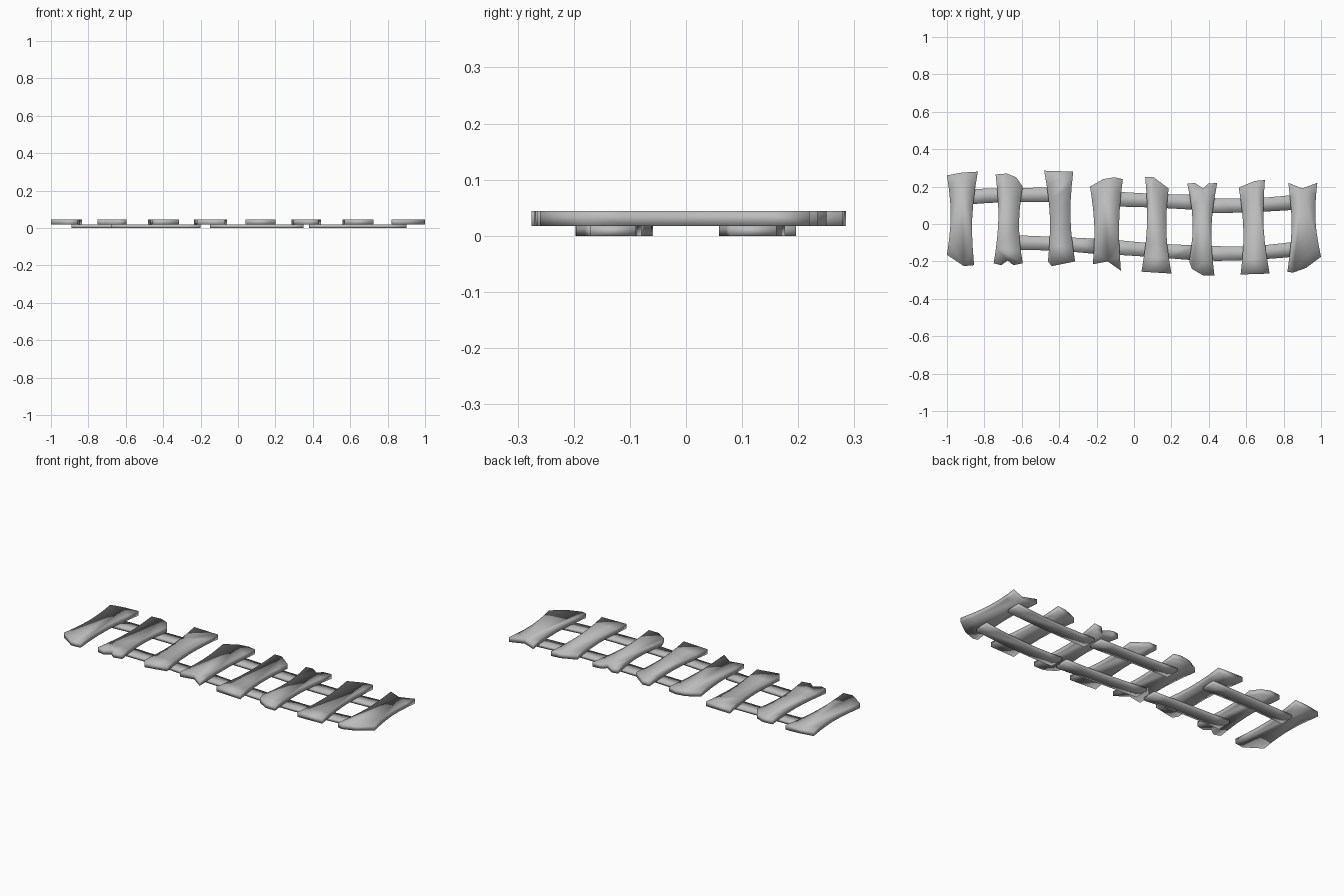
import bpy
import bmesh
from math import sin, pi
from mathutils import Vector

cube = bpy.data.objects.get("Cube")
if cube:
    bpy.data.objects.remove(cube)

GREY = (0.5, 0.5, 0.5, 1.0)
wood = bpy.data.materials.new("grey_wood")
wood.use_nodes = True
wood.diffuse_color = GREY
wood.node_tree.nodes["Principled BSDF"].inputs["Base Color"].default_value = GREY

SEAM = 0.017   # rails sit below this height, planks above it
TOP = 0.044
STEPS = 6


def slab(name, outline, bottom, top):
    """Extrude a flat outline into a solid board with soft shading."""
    bm = bmesh.new()
    face = bm.faces.new([bm.verts.new((p.x, p.y, bottom)) for p in outline])
    result = bmesh.ops.extrude_face_region(bm, geom=[face])
    raised = [v for v in result["geom"] if isinstance(v, bmesh.types.BMVert)]
    bmesh.ops.translate(bm, verts=raised, vec=(0, 0, top - bottom))
    bmesh.ops.recalc_face_normals(bm, faces=bm.faces)
    for f in bm.faces:
        f.smooth = True
    mesh = bpy.data.meshes.new(name)
    bm.to_mesh(mesh)
    bm.free()
    mesh.materials.append(wood)
    board = bpy.data.objects.new(name, mesh)
    bpy.context.collection.objects.link(board)


def side(start, end, inset):
    """Points strictly between two corners, bowed toward the waist."""
    points = []
    for i in range(1, STEPS):
        t = i / STEPS
        p = start.lerp(end, t)
        p.x += inset * sin(pi * t)
        points.append(p)
    return points


def plank(name, back_end, front_end, waist=0.02):
    """Both ends run from -x to +x, in hundredths of a unit."""
    back = [Vector(p) / 100 for p in back_end]
    front = [Vector(p) / 100 for p in front_end]
    outline = back + side(back[-1], front[-1], -waist)
    outline += front[::-1] + side(front[0], back[0], waist)
    slab(name, outline, SEAM, TOP)


def rail(name, start, middle, end, half_width=0.041):
    """A bowed flat pole through three points, in hundredths of a unit."""
    a, m, b = (Vector(p) / 100 for p in (start, middle, end))
    upper, lower = [], []
    for i in range(STEPS + 1):
        t = i / STEPS
        control = 2 * m - (a + b) / 2
        p = a.lerp(control, t).lerp(control.lerp(b, t), t)
        w = Vector((0, half_width - 0.004 * sin(pi * t)))
        upper.append(p + w)
        lower.append(p - w)
    slab(name, upper + lower[::-1], 0, SEAM)


# Cross planks with broken, uneven ends
plank("plank_far_right", [(-100, 26), (-92, 27.5), (-83.5, 28)],
      [(-100, -16.5), (-91, -22.5), (-85.5, -22)])
plank("plank_split_right", [(-74, 26.5), (-68, 27), (-63, 25), (-59.5, 20)],
      [(-75, -21), (-71, -22), (-67.5, -19.5), (-64.5, -22), (-59.5, -21)])
plank("plank_square_right", [(-48, 28.5), (-32.5, 28)],
      [(-46, -20), (-44, -22.5), (-31.5, -20)])
plank("plank_middle_right", [(-23.5, 20), (-16.5, 24), (-10.5, 25), (-6, 24)],
      [(-22, -21.5), (-14, -20), (-7, -25)], 0.015)
plank("plank_middle_left", [(6, 25), (10.5, 25), (18.5, 19)],
      [(4, -25.5), (20, -26.5)])
plank("plank_split_left",
      [(28.5, 21.5), (32.5, 22), (37, 19), (39.5, 21.5), (44.5, 22)],
      [(29.5, -20), (31, -24), (37, -27.5), (43, -27.5)], 0.024)
plank("plank_square_left", [(56, 19.5), (64.5, 23), (70, 23.5)],
      [(57, -27), (72.5, -26.5)])
plank("plank_far_left", [(82.5, 22), (90, 19), (98, 22)],
      [(82, -25.5), (85, -26), (92, -23.5), (100, -17.5)])

# Broken rails underneath, three lengths on each side
rail("back_rail_right", (-89, 14.5), (-64, 15.5), (-36, 15.5))
rail("back_rail_middle", (-14, 13.5), (10, 12.5), (35, 11.5))
rail("back_rail_left", (38, 10), (62, 10), (90, 12))
rail("front_rail_right", (-68, -10), (-44, -10.5), (-20, -12))
rail("front_rail_middle", (-15, -12), (10, -14), (35, -15.5))
rail("front_rail_left", (38, -15.5), (62, -15.5), (90, -13))
